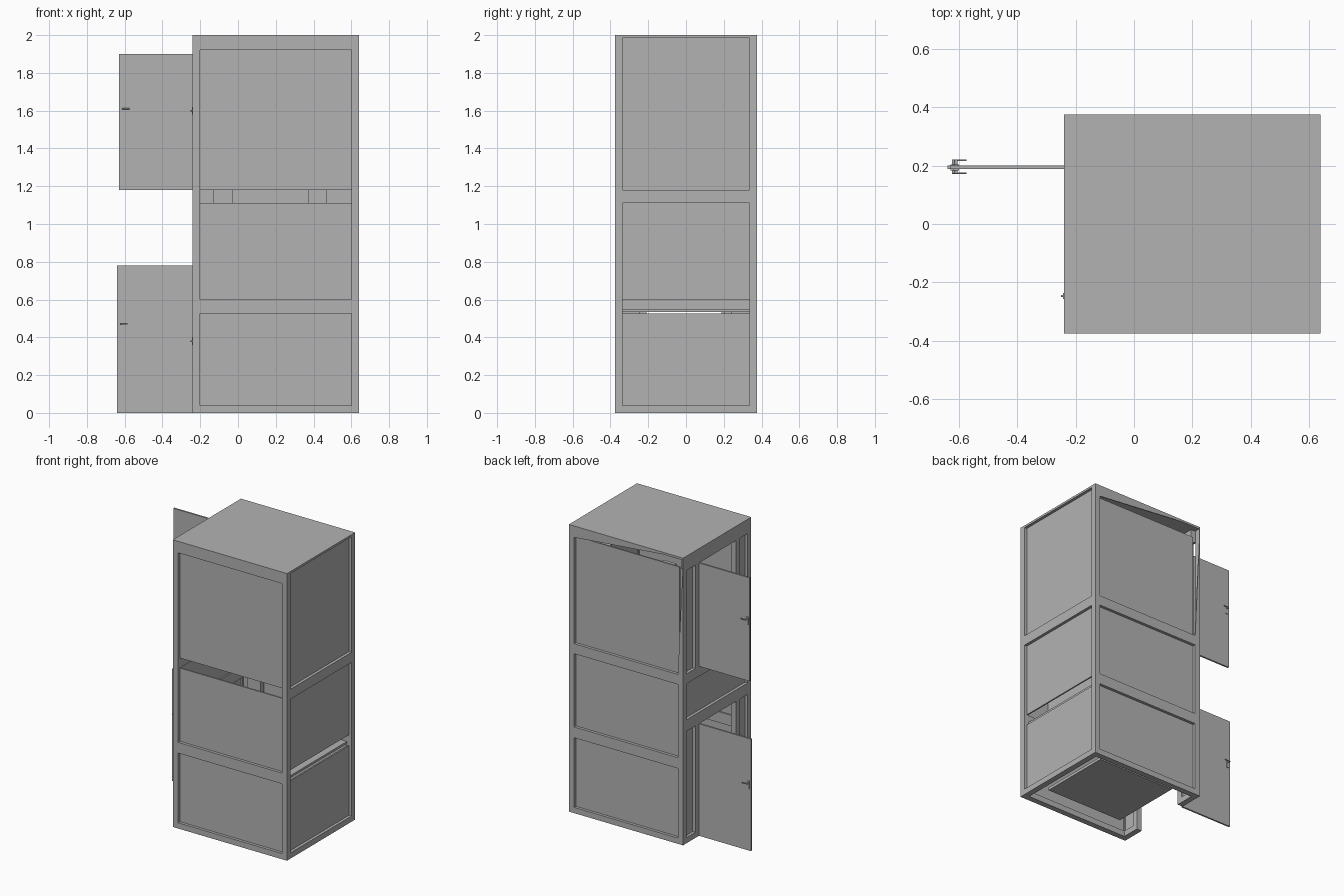
import bpy
import bmesh
from mathutils import Vector

if "Cube" in bpy.data.objects:
    bpy.data.objects.remove(bpy.data.objects["Cube"], do_unlink=True)

grey = bpy.data.materials.new("plain grey")
grey.use_nodes = True
tone = (0.45, 0.45, 0.45, 1)
grey.diffuse_color = tone
grey.node_tree.nodes["Principled BSDF"].inputs["Base Color"].default_value = tone


def add_object(name, bm):
    bmesh.ops.recalc_face_normals(bm, faces=bm.faces)
    mesh = bpy.data.meshes.new(name)
    bm.to_mesh(mesh)
    bm.free()
    mesh.materials.append(grey)
    obj = bpy.data.objects.new(name, mesh)
    bpy.context.collection.objects.link(obj)
    return obj


def box(name, xs, ys, zs):
    bm = bmesh.new()
    bmesh.ops.create_cube(bm, size=1)
    for v in bm.verts:
        v.co = Vector([(r[0] + r[1]) / 2 + c * (r[1] - r[0])
                       for c, r in zip(v.co, (xs, ys, zs))])
    return add_object(name, bm)


def back_plate(name, outline, thick=0.006):
    """Thin plate on the back face from (x, z) corners."""
    bm = bmesh.new()
    face = bm.faces.new([bm.verts.new((x, Y1, z)) for x, z in outline])
    ext = bmesh.ops.extrude_face_region(bm, geom=[face])
    moved = [g for g in ext["geom"] if isinstance(g, bmesh.types.BMVert)]
    bmesh.ops.translate(bm, verts=moved, vec=(0, -thick, 0))
    return add_object(name, bm)


def rod(name, centre, radius, length, axis):
    bm = bmesh.new()
    bmesh.ops.create_cone(bm, cap_ends=True, segments=12, radius1=radius,
                          radius2=radius, depth=length)
    turn = Vector((0, 0, 1)).rotation_difference(Vector(axis)).to_matrix().to_4x4()
    bmesh.ops.transform(bm, matrix=turn, verts=bm.verts)
    bmesh.ops.translate(bm, verts=bm.verts, vec=centre)
    return add_object(name, bm)


X0, X1, Y0, Y1, H = -0.24, 0.64, -0.375, 0.375, 2.0
W = 0.04                       # frame bar width
XI0, XI1, YI0, YI1 = X0 + W, X1 - W, Y0 + W, Y1 - W
INSET, T = 0.02, 0.01          # panel depth behind the frame, panel thickness
LOW, MID, UP = (0.04, 0.525), (0.6, 1.11), (1.18, 1.92)
DOOR0, DOOR1 = -0.21, 0.2      # doorway edges
front_y, back_y = (Y0, YI0), (YI1, Y1)
right_x, left_x = (X0, XI0), (XI1, X1)

# corner posts; the back right one is partly open at the top
box("front_right_post", right_x, front_y, (0, H))
box("front_left_post", left_x, front_y, (0, H))
box("back_left_post", left_x, back_y, (0, H))
box("back_right_post", right_x, back_y, (0, UP[0]))
box("back_right_post_skin", (X0, X0 + 0.006), back_y, (UP[0], H))
back_plate("back_right_post_web", [(X0, UP[0]), (XI0, UP[0]), (X0, H)])
back_plate("back_top_web", [(XI1, UP[1]), (XI1, H), (X0, H)])

# roof and rails
box("roof", (X0, X1), (Y0, Y1), (1.985, H))
beams = {"bottom": (0, LOW[0]), "lower": (LOW[1], MID[0]), "upper": (MID[1], UP[0])}
for label, zs in beams.items():
    box("back_%s_rail" % label, (XI0, XI1), back_y, zs)
    if label != "upper":
        box("front_%s_rail" % label, (XI0, XI1), front_y, zs)
    if label != "lower":
        box("left_%s_rail" % label, left_x, (YI0, YI1), zs)
box("front_top_rail", (XI0, XI1), front_y, (UP[1], H))
box("right_top_rail", right_x, (YI0, YI1), (1.9, H))
box("right_upper_rail", right_x, (YI0, YI1), beams["upper"])
box("right_middle_rail", right_x, (YI0, YI1), (0.78, 0.86))

# inset wall panels on the front, back and left
for label, zs in (("lower", LOW), ("middle", MID), ("upper", UP)):
    box("front_%s_panel" % label, (XI0, XI1), (Y0 + INSET, Y0 + INSET + T), zs)
    box("back_%s_panel" % label, (XI0, XI1), (Y1 - INSET - T, Y1 - INSET), zs)
    top = 1.985 if label == "upper" else zs[1]
    box("left_%s_panel" % label, (X1 - INSET - T, X1 - INSET), (YI0, YI1), (zs[0], top))
box("right_middle_panel", (X0 + INSET, X0 + INSET + T), (YI0, YI1), (0.86, MID[1]))

# door jambs with narrow panels between jamb and post
for label, zs in (("lower", (0, 0.78)), ("upper", (UP[0], 1.9))):
    for side, jamb, filler in (("back", (DOOR1, DOOR1 + W), (DOOR1 + W, YI1)),
                               ("front", (DOOR0 - W, DOOR0), (YI0, DOOR0 - W))):
        box("%s_%s_jamb" % (label, side), right_x, jamb, zs)
        box("%s_%s_jamb_panel" % (label, side), (X0 + INSET, X0 + INSET + T), filler, zs)
        if label == "lower":
            box("right_bottom_%s_rail" % side, right_x, filler, (0, LOW[0]))

# inner floor, shelf and dividers
box("floor_plate", (-0.1, 0.5), (-0.26, 0.26), (0.05, 0.07))
box("shelf", (0.42, 0.605), (YI0, YI1), (0.535, 0.55))
box("inner_divider", (0.42, 0.44), (YI0, YI1), (0.55, 0.86))
for i, x in enumerate((-0.08, 0.42)):
    box("inner_back_stile_%d" % i, (x - 0.05, x + 0.05), (0.29, 0.33), (0.62, 1.9))

# open doors with lever handles, and strike plates on the jambs
for label, edge, zs, grip, strike in (("upper", -0.63, (1.18, 1.9), 1.61, 1.6),
                                      ("lower", -0.64, (0, 0.78), 0.47, 0.38)):
    box(label + "_door", (edge, X0), (0.188, 0.2), zs)
    rod(label + "_handle_spindle", (edge + 0.02, 0.197, grip), 0.005, 0.046, (0, 1, 0))
    for side, y in (("inner", 0.174), ("outer", 0.219)):
        rod("%s_%s_lever" % (label, side), (edge + 0.035, y, grip), 0.003, 0.04, (1, 0, 0))
    box(label + "_latch_plate", (edge + 0.01, edge + 0.03), (0.184, 0.204),
        (grip - 0.04, grip + 0.015))
    box(label + "_strike_plate", (X0 - 0.004, X0), (-0.258, -0.236),
        (strike - 0.02, strike + 0.02))
    rod(label + "_strike_pin", (X0 - 0.005, -0.247, strike), 0.004, 0.012, (1, 0, 0))
